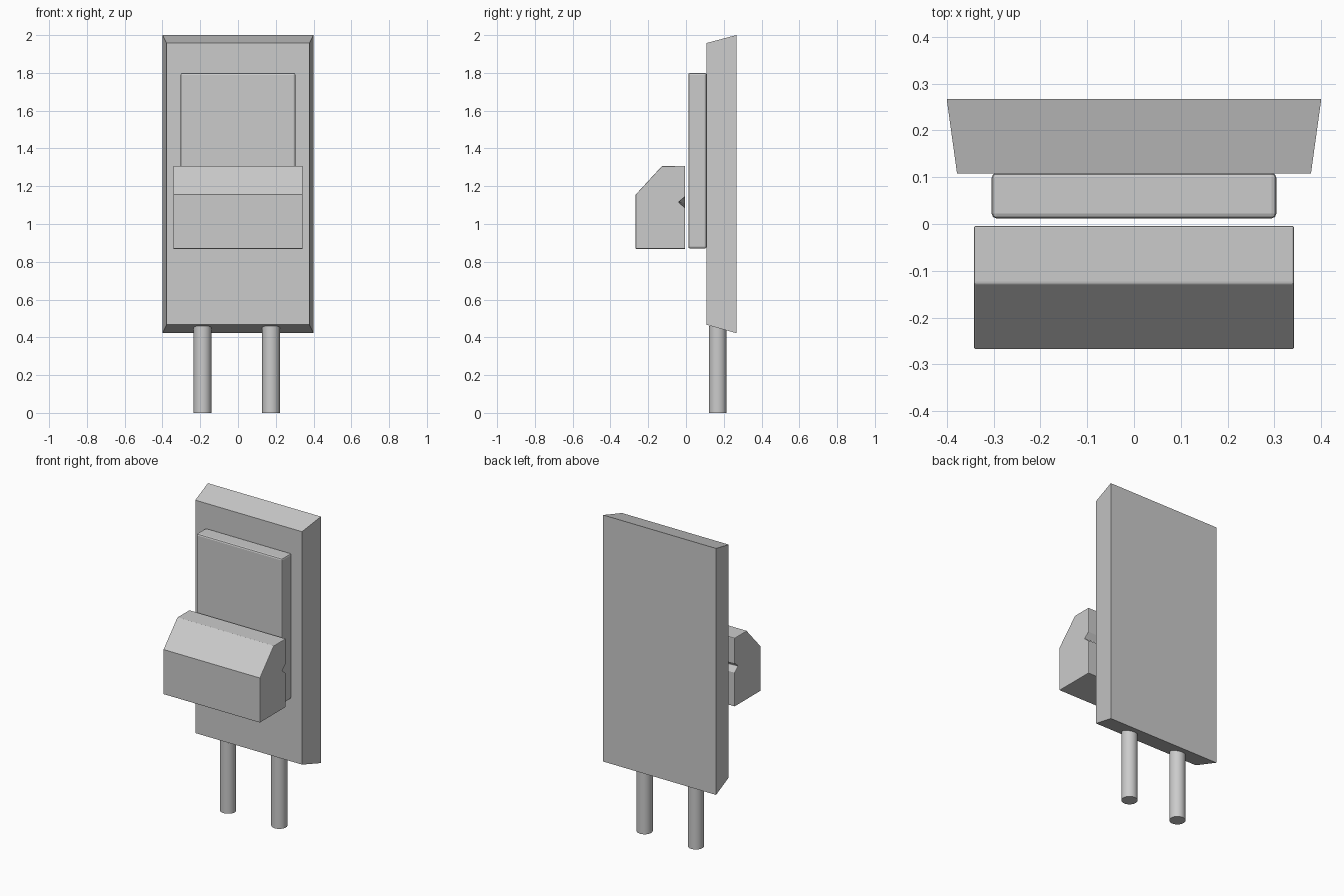
import bpy, bmesh

if "Cube" in bpy.data.objects:
    bpy.data.objects.remove(bpy.data.objects["Cube"])


def loft(name, rings, bevel=0.0, angle=0.5):
    """Closed solid skinned through rings of equal point count."""
    bm = bmesh.new()
    loops = [[bm.verts.new(p) for p in ring] for ring in rings]
    n = len(loops[0])
    for a, b in zip(loops, loops[1:]):
        for i in range(n):
            j = (i + 1) % n
            bm.faces.new((a[i], a[j], b[j], b[i]))
    bm.faces.new(loops[0])
    bm.faces.new(loops[-1])
    bmesh.ops.recalc_face_normals(bm, faces=bm.faces)
    mesh = bpy.data.meshes.new(name)
    bm.to_mesh(mesh)
    bm.free()
    ob = bpy.data.objects.new(name, mesh)
    bpy.context.collection.objects.link(ob)
    if bevel:
        mod = ob.modifiers.new("soft_edges", 'BEVEL')
        mod.width, mod.segments = bevel, 2
        mod.limit_method, mod.angle_limit = 'ANGLE', angle
    return ob


def rect(y, half, z0, z1):
    return [(-half, y, z0), (half, y, z0), (half, y, z1), (-half, y, z1)]


# Wall plate with sloped rim
loft("back_plate", [rect(0.108, 0.378, 0.467, 1.958),
                    rect(0.267, 0.40, 0.422, 2.0)])

# Raised panel on the plate
loft("raised_panel", [rect(0.012, 0.304, 0.87, 1.80),
                      rect(0.109, 0.304, 0.87, 1.80)], bevel=0.01)


# Chamfered knob, with a V notch in the back that closes toward the middle
def knob_ring(x, depth):
    yb, yf = -0.004, -0.267
    profile = [(yf, 0.868), (yf, 1.155), (-0.127, 1.307), (yb, 1.307),
               (yb, 1.145), (yb - depth, 1.115), (yb, 1.085), (yb, 0.868)]
    return [(x, y, z) for y, z in profile]


loft("slider_knob", [knob_ring(-0.342, 0.035), knob_ring(0, 0.002),
                     knob_ring(0.342, 0.035)], bevel=0.004, angle=0.78)

# Two round pins under the plate
for side, x in (("left", -0.188), ("right", 0.175)):
    bpy.ops.mesh.primitive_cylinder_add(vertices=32, radius=0.047, depth=0.46,
                                        location=(x, 0.168, 0.23))
    bpy.context.object.name = side + "_pin"
    bpy.ops.object.shade_smooth_by_angle()
